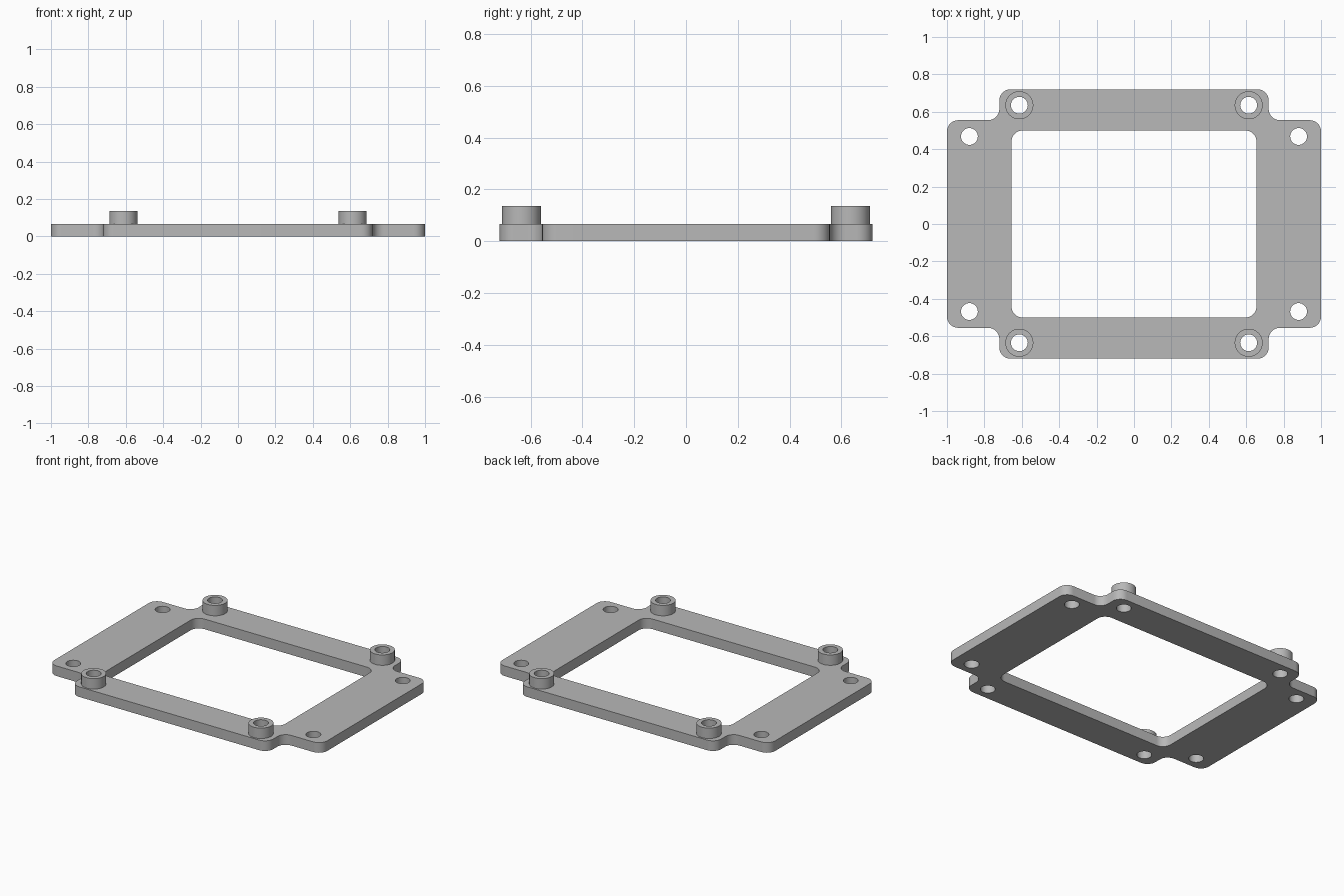
import bpy, bmesh
from math import sin, cos, pi, radians
from mathutils import Vector

if "Cube" in bpy.data.objects:
    bpy.data.objects.remove(bpy.data.objects["Cube"])

PLATE_TOP, BOSS_TOP = 0.067, 0.136
HOLE_R, BOSS_R = 0.045, 0.075

grey = bpy.data.materials.new("light grey")
grey.use_nodes = True
colour = (0.48, 0.48, 0.48, 1)
grey.diffuse_color = colour
grey.node_tree.nodes["Principled BSDF"].inputs["Base Color"].default_value = colour


def rounded(corners, radius, steps=8):
    """Replace every right-angled corner with an arc, convex or concave."""
    points = []
    for i, corner in enumerate(corners):
        p = Vector(corner)
        a = (Vector(corners[i - 1]) - p).normalized()
        b = (Vector(corners[(i + 1) % len(corners)]) - p).normalized()
        for k in range(steps + 1):
            t = k / steps * pi / 2
            points.append(p + radius * (a * (1 - sin(t)) + b * (1 - cos(t))))
    return points


def circle(x, y, radius, n=32):
    return [Vector((x + radius * cos(2 * pi * k / n), y + radius * sin(2 * pi * k / n)))
            for k in range(n)]


def slab(name, loops, z0, z1):
    """Extrude flat loops; inner loops become holes."""
    curve = bpy.data.curves.new(name, 'CURVE')
    curve.dimensions = '2D'
    curve.fill_mode = 'BOTH'
    curve.extrude = (z1 - z0) / 2
    for loop in loops:
        spline = curve.splines.new('POLY')
        spline.points.add(len(loop) - 1)
        for point, co in zip(spline.points, loop):
            point.co = (co.x, co.y, 0, 1)
        spline.use_cyclic_u = True
    obj = bpy.data.objects.new(name, curve)
    bpy.context.collection.objects.link(obj)
    bpy.ops.object.select_all(action='DESELECT')
    obj.select_set(True)
    bpy.context.view_layer.objects.active = obj
    bpy.ops.object.convert(target='MESH')
    obj = bpy.context.view_layer.objects.active
    # weld caps to walls and lift to height
    bm = bmesh.new()
    bm.from_mesh(obj.data)
    bmesh.ops.remove_doubles(bm, verts=bm.verts, dist=0.0001)
    bmesh.ops.recalc_face_normals(bm, faces=bm.faces)
    bmesh.ops.translate(bm, verts=bm.verts, vec=(0, 0, (z0 + z1) / 2))
    bm.to_mesh(obj.data)
    bm.free()
    obj.data.materials.clear()
    obj.data.materials.append(grey)
    bpy.ops.object.shade_smooth_by_angle(angle=radians(30))


# Stepped frame outline, from one quadrant's corners mirrored round
quadrant = [(1, 0.555), (0.72, 0.555), (0.72, 0.72)]
outline = []
for sx, sy in ((1, 1), (-1, 1), (-1, -1), (1, -1)):
    part = [(sx * x, sy * y) for x, y in quadrant]
    outline += part if sx * sy > 0 else part[::-1]
opening = [(0.655, 0.5), (-0.655, 0.5), (-0.655, -0.5), (0.655, -0.5)]

# Frame plate with window and screw holes
signs = [(sx, sy) for sx in (-1, 1) for sy in (-1, 1)]
loops = [rounded(outline, 0.06), rounded(opening, 0.06)]
for sx, sy in signs:
    loops.append(circle(sx * 0.88, sy * 0.468, HOLE_R))
    loops.append(circle(sx * 0.613, sy * 0.635, HOLE_R))
slab("frame_plate", loops, 0, PLATE_TOP)

# Raised bosses around the four inner holes
for sx, sy in signs:
    name = ("back_" if sy > 0 else "front_") + ("left" if sx > 0 else "right") + "_boss"
    x, y = sx * 0.613, sy * 0.635
    slab(name, [circle(x, y, BOSS_R), circle(x, y, HOLE_R)], PLATE_TOP, BOSS_TOP)
